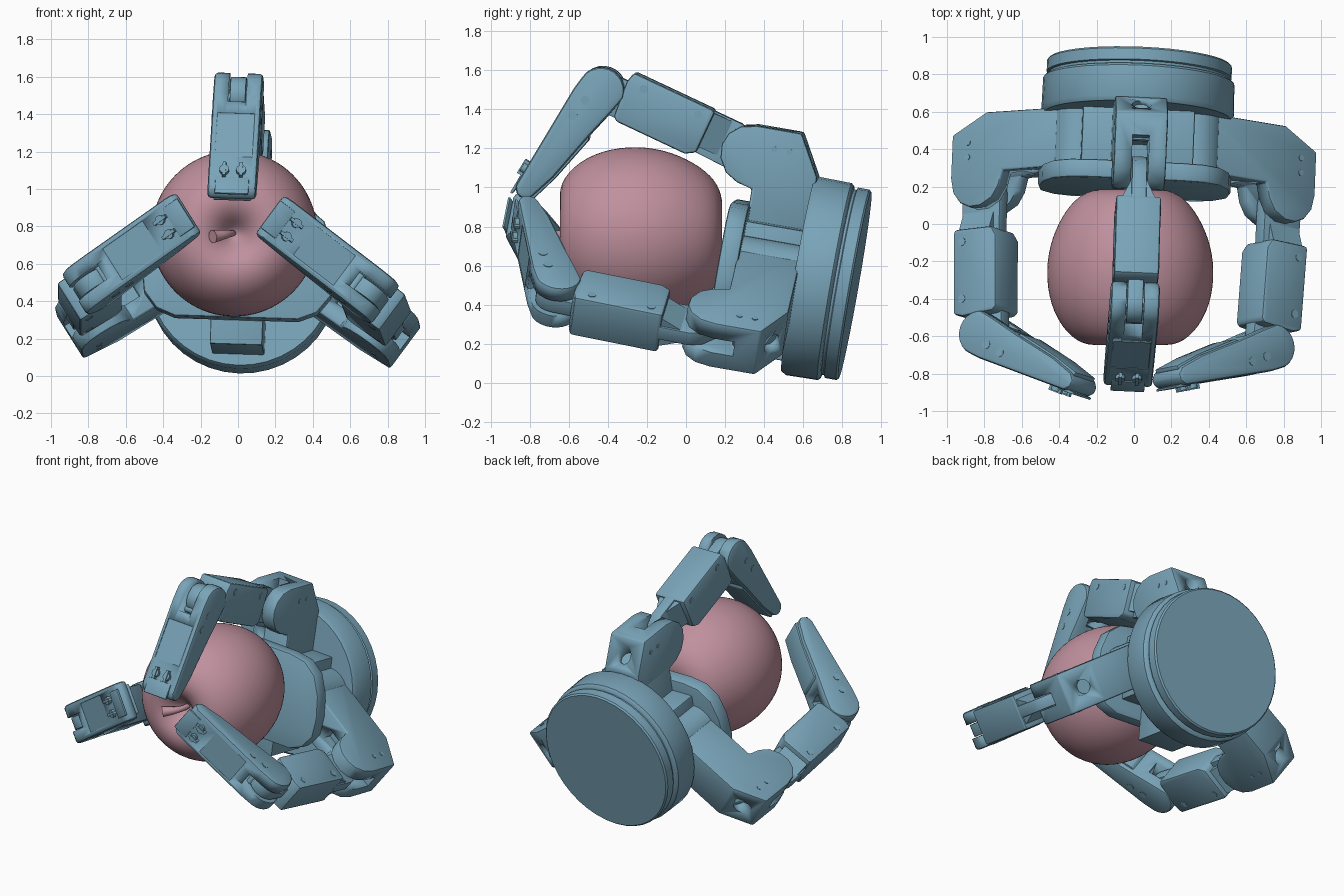
import bpy, bmesh
from math import radians, pi, cos, sin
from mathutils import Matrix, Vector

if "Cube" in bpy.data.objects:
    bpy.data.objects.remove(bpy.data.objects["Cube"])

T = Matrix.Translation


def R(deg, axis):
    return Matrix.Rotation(radians(deg), 4, axis)


def material(name, col):
    m = bpy.data.materials.new(name)
    m.diffuse_color = col
    m.use_nodes = True
    m.node_tree.nodes["Principled BSDF"].inputs["Base Color"].default_value = m.diffuse_color
    return m


BLUE = material("blue_metal", (0.19, 0.37, 0.48, 1))
PINK = material("pink_fruit", (0.52, 0.28, 0.34, 1))

# Hand frame: X right, Y up, Z along the tilted palm axis
fwd = Vector((-0.04, -0.985, 0.172)).normalized()
up = Vector((0.04, 0.172, 0.984))
up = (up - fwd * up.dot(fwd)).normalized()
right = up.cross(fwd)
HAND = T((0.03, 0.865, 0.5)) @ Matrix((right, up, fwd)).transposed().to_4x4()


def finish(bm, name, mat, matrix, bevel=0.0, smooth=35):
    bmesh.ops.remove_doubles(bm, verts=bm.verts, dist=1e-5)
    bmesh.ops.recalc_face_normals(bm, faces=bm.faces)
    if bevel:
        edges = [e for e in bm.edges if e.calc_face_angle(0) > radians(32)]
        bmesh.ops.bevel(bm, geom=edges, offset=bevel, segments=2, profile=0.5,
                        affect='EDGES', clamp_overlap=True)
    me = bpy.data.meshes.new(name)
    bm.to_mesh(me)
    bm.free()
    me.materials.append(mat)
    ob = bpy.data.objects.new(name, me)
    bpy.context.collection.objects.link(ob)
    ob.matrix_world = matrix
    bpy.ops.object.select_all(action='DESELECT')
    ob.select_set(True)
    bpy.context.view_layer.objects.active = ob
    bpy.ops.object.shade_smooth_by_angle(angle=radians(smooth))
    return ob


def prism(name, pts, half, matrix, bevel=0.0, flat=False):
    """Extrude a profile: (x, z) across y, or (x, y) along z when flat is (z0, z1)."""
    bm = bmesh.new()
    rows = []
    for k in (0, 1):
        if flat:
            rows.append([bm.verts.new((a, b, flat[k])) for a, b in pts])
        else:
            rows.append([bm.verts.new((a, (-half, half)[k], b)) for a, b in pts])
    n = len(pts)
    bm.faces.new(rows[0])
    bm.faces.new(rows[1][::-1])
    for i in range(n):
        j = (i + 1) % n
        bm.faces.new((rows[0][i], rows[0][j], rows[1][j], rows[1][i]))
    return finish(bm, name, BLUE, matrix, bevel)


def lathe(name, prof, seg, mat, matrix, smooth=35):
    bm = bmesh.new()
    vs = [bm.verts.new((r, 0, h)) for r, h in prof]
    es = [bm.edges.new(p) for p in zip(vs, vs[1:])]
    bmesh.ops.spin(bm, geom=vs + es, cent=(0, 0, 0), axis=(0, 0, 1),
                   angle=2 * pi, steps=seg, use_duplicate=False)
    return finish(bm, name, mat, matrix, 0, smooth)


def disc(name, r, h, matrix, seg=16):
    return lathe(name, [(0, -h), (r, -h), (r, h), (0, h)], seg, BLUE, matrix)


def cut(ob, cutter):
    m = ob.modifiers.new("cut", 'BOOLEAN')
    m.object, m.solver = cutter, 'EXACT'
    bpy.context.view_layer.update()
    me = bpy.data.meshes.new_from_object(
        ob.evaluated_get(bpy.context.evaluated_depsgraph_get()))
    ob.modifiers.clear()
    ob.data = me
    bpy.data.objects.remove(cutter)


def arc(cx, cz, r, a0, a1, n):
    return [(cx + r * cos(radians(a0 + (a1 - a0) * i / n)),
             cz + r * sin(radians(a0 + (a1 - a0) * i / n))) for i in range(n + 1)]


def rect(x0, x1, z0, z1):
    return [(x0, z0), (x1, z0), (x1, z1), (x0, z1)]


# Base drum with stepped rings
lathe("base_drum", [(0, 0), (.485, 0), (.495, .01), (.495, .07), (.482, .075), (.482, .088),
                    (.5, .092), (.512, .105), (.515, .27), (.5, .295), (0, .295)], 40, BLUE, HAND)

# Palm: rounded plate on a central block
half_plate = [(.33, -.31), (.43, -.27), (.5, -.18), (.515, -.05), (.5, .1), (.45, .23),
              (.36, .3), (.24, .32)]
prism("palm_plate", half_plate + [(-x, y) for x, y in half_plate[::-1]], 0, HAND, .015,
      flat=(.59, .69))
prism("palm_core", rect(-.14, .14, -.44, .42), 0, HAND, .008, flat=(.27, .6))
prism("palm_body", rect(-.3, .3, -.2, .24), 0, HAND, .01, flat=(.27, .6))


def finger(name, pivot, phi, start, curl1, curl2):
    F = HAND @ T((pivot[0], pivot[1], 0)) @ R(phi, 'Z')
    # Knuckle bracket with fork slot and chamfer hole
    prof = [(start, .28), (.515, .28), (.723, .395), (.723, .63), (.705, .71), (.66, .765),
            (.6, .79), (.53, .785), (.46, .745), (.42, .68), (.4, .6), (start, .6)]
    b = prism(name + "_bracket", prof, .14, F, .012)
    cut(b, prism("slot", rect(.3, .9, .52, .95), .045, F))
    hole = F @ T((.62, 0, .337)) @ R(119, 'Y')
    cut(b, disc("hole", .05, .06, hole, 20))
    if start == 0:
        disc(name + "_pivot", .155, .157, F @ T((0, 0, .44)), 28)
    for r, w in ((.62, .44), (.62, .52)):
        disc(name + "_bracket_screw", .016, .144, F @ T((r, 0, w)) @ R(90, 'X'), 10)

    # Middle link: neck fin, box, tongue
    M = F @ T((.558, 0, .70)) @ R(curl1, 'Y')
    prism(name + "_neck", arc(0, 0, .09, 180, 300, 6) + [(.12, -.02), (.15, .05), (.15, .3),
          (-.08, .3)], .04, M, .006)
    bm = bmesh.new()
    ends = [[bm.verts.new(p) for p in ((-.05, -h, t), (.14, -h, t), (.14, h, t), (-.05, h, t))]
            for h, t in ((.04, .1), (.095, .22))]
    bm.faces.new(ends[0])
    bm.faces.new(ends[1])
    for i in range(4):
        j = (i + 1) % 4
        bm.faces.new((ends[0][i], ends[0][j], ends[1][j], ends[1][i]))
    finish(bm, name + "_neck_flare", BLUE, M)
    prism(name + "_middle", [(-.11, .25), (-.08, .2), (.15, .2), (.155, .22), (.155, .66),
                             (.1, .675), (-.09, .66), (-.11, .64)], .12, M, .018)
    prism(name + "_tongue", [(.1, .6)] + arc(0, .775, .1, 0, 180, 10) + [(-.1, .6)], .042, M, .005)
    for n, t in ((.1, .27), (.1, .58)):
        disc(name + "_middle_screw", .022, .123, M @ T((n, 0, t)) @ R(90, 'X'), 12)

    # Fingertip: tapered pad with fork slot and recessed panel
    D = M @ T((0, 0, .775)) @ R(curl2, 'Y')
    tip = arc(0, 0, .12, 350, 200, 10)[::-1]
    prof = tip + [(.118, .02), (.115, .08), (.03, .655), (.0, .685), (-.04, .685), (-.07, .65),
                  (-.092, .5), (-.1, .22), (-.11, .06)]
    # the rounded knuckle end lies at negative z
    d = prism(name + "_tip", prof, .13, D, .022)
    cut(d, prism("slot", rect(-.2, .2, -.2, .13), .048, D))
    panel = [(.112 - .148 * (s - .08), s) for s in (.2, .47)]
    cut(d, prism("panel", panel + [(.2, .47), (.2, .2)], .1, D))
    disc(name + "_knuckle_pin", .04, .1, D @ R(90, 'X'), 16)
    # Pad strip along the inner side, nail and screws
    prism(name + "_pad", [(-.085, .2), (-.08, .5), (-.06, .66), (-.082, .66), (-.102, .5),
                          (-.112, .24)], .1, D, .004)
    prism(name + "_nail", [(.045, .6), (.03, .7), (.018, .7), (.02, .6)], .09, D, .003)
    for y in (-.045, .045):
        S = D @ T((.053, y, .56)) @ R(82, 'Y')
        disc(name + "_tip_screw", .026, .014, S, 12)
        prism(name + "_tip_clip", rect(-.04, .04, -.01, .02), .009, S)
    for n, s in ((.03, .09), (.03, .19)):
        disc(name + "_side_screw", .024, .133, D @ T((n, 0, s)) @ R(90, 'X'), 12)


finger("top_finger", (0, 0), 90, .2, 15.3, -75.8)
finger("right_finger", (.30, .01), -34, 0, -2.5, -64)
finger("left_finger", (-.30, .01), 214, 0, -2.5, -58.5)

# Fruit held in the hand, stem end facing front
fruit = lathe("fruit", [(0, .29), (.04, .31), (.1, .385), (.2, .425), (.32, .38), (.42, .24),
                        (.457, .06), (.44, -.12), (.37, -.28), (.28, -.39), (.17, -.428),
                        (.08, -.41), (0, -.375)], 24, PINK,
              T((-.02, -.235, .762)) @ R(90, 'X'), 180)
sub = fruit.modifiers.new("subdivision", 'SUBSURF')
sub.levels = sub.render_levels = 2

# Bent stem
cu = bpy.data.curves.new("stem", 'CURVE')
cu.dimensions, cu.bevel_depth, cu.use_fill_caps = '3D', .022, True
sp = cu.splines.new('BEZIER')
sp.bezier_points.add(2)
for p, co, r in zip(sp.bezier_points, ((-.02, -.5, .765), (-.05, -.6, .76), (-.135, -.665, .745)),
                    (.7, .9, 1.6)):
    p.co, p.radius = co, r
    p.handle_left_type = p.handle_right_type = 'AUTO'
cu.materials.append(PINK)
bpy.context.collection.objects.link(bpy.data.objects.new("stem", cu))
